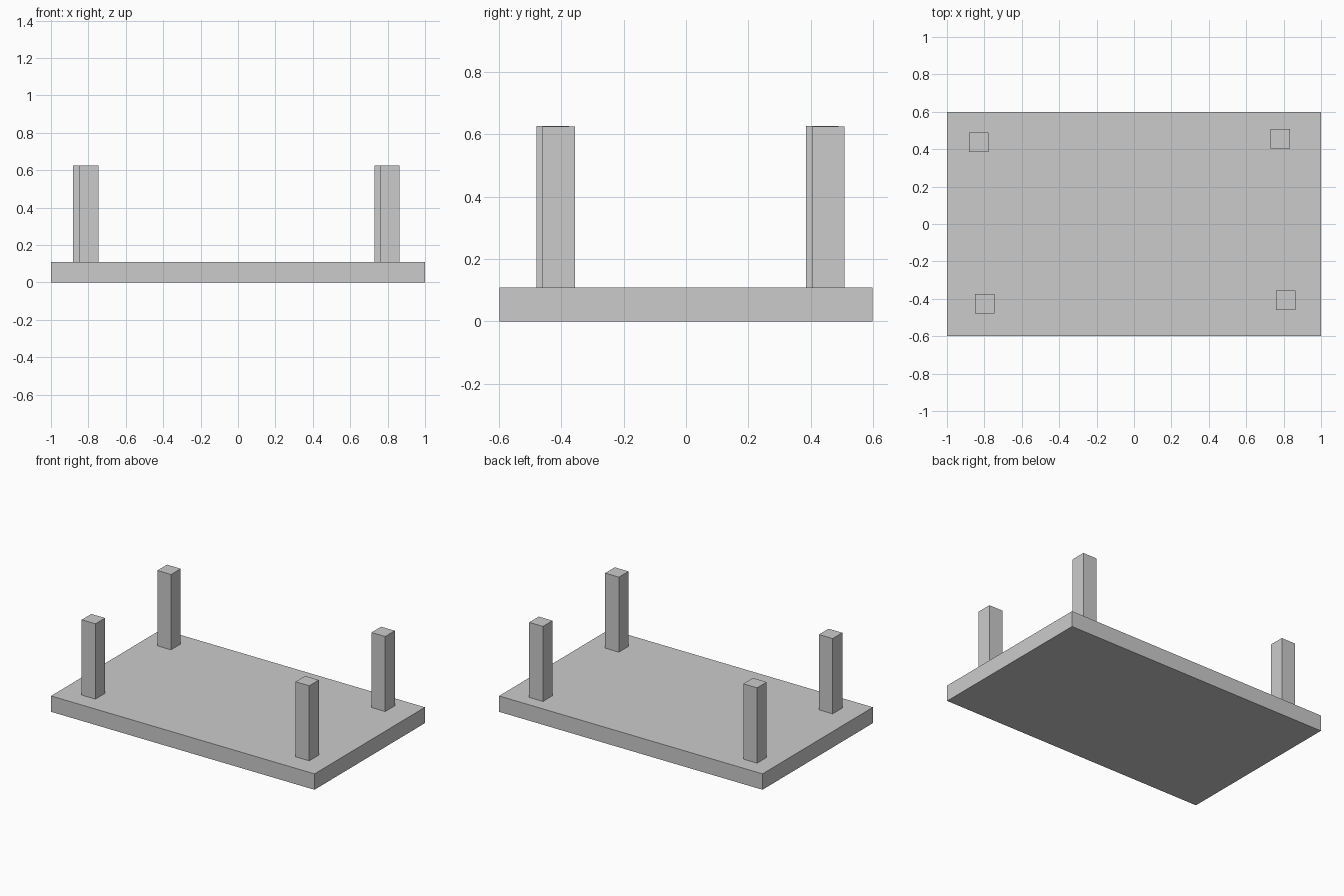
import bpy

if "Cube" in bpy.data.objects:
    bpy.data.objects.remove(bpy.data.objects["Cube"])


def box(name, x, y, z0, z1, sx, sy):
    """Axis-aligned block centred on x, y and spanning z0 to z1."""
    bpy.ops.mesh.primitive_cube_add(size=1, location=(x, y, (z0 + z1) / 2))
    ob = bpy.context.object
    ob.name = name
    ob.scale = (sx, sy, z1 - z0)
    bpy.ops.object.transform_apply(location=False, rotation=False, scale=True)
    return ob


SLAB_TOP = 0.109
LEG = 0.104

# Flat tabletop lying on the ground
box("tabletop", 0, 0, 0, SLAB_TOP, 2.0, 1.197)

# Four upright legs, placed slightly askew
legs = {
    "back_left_leg": (-0.830, 0.437, 0.626),
    "back_right_leg": (0.782, 0.457, 0.624),
    "front_left_leg": (-0.799, -0.427, 0.626),
    "front_right_leg": (0.811, -0.408, 0.624),
}
for name, (x, y, top) in legs.items():
    box(name, x, y, SLAB_TOP, top, LEG, LEG)
